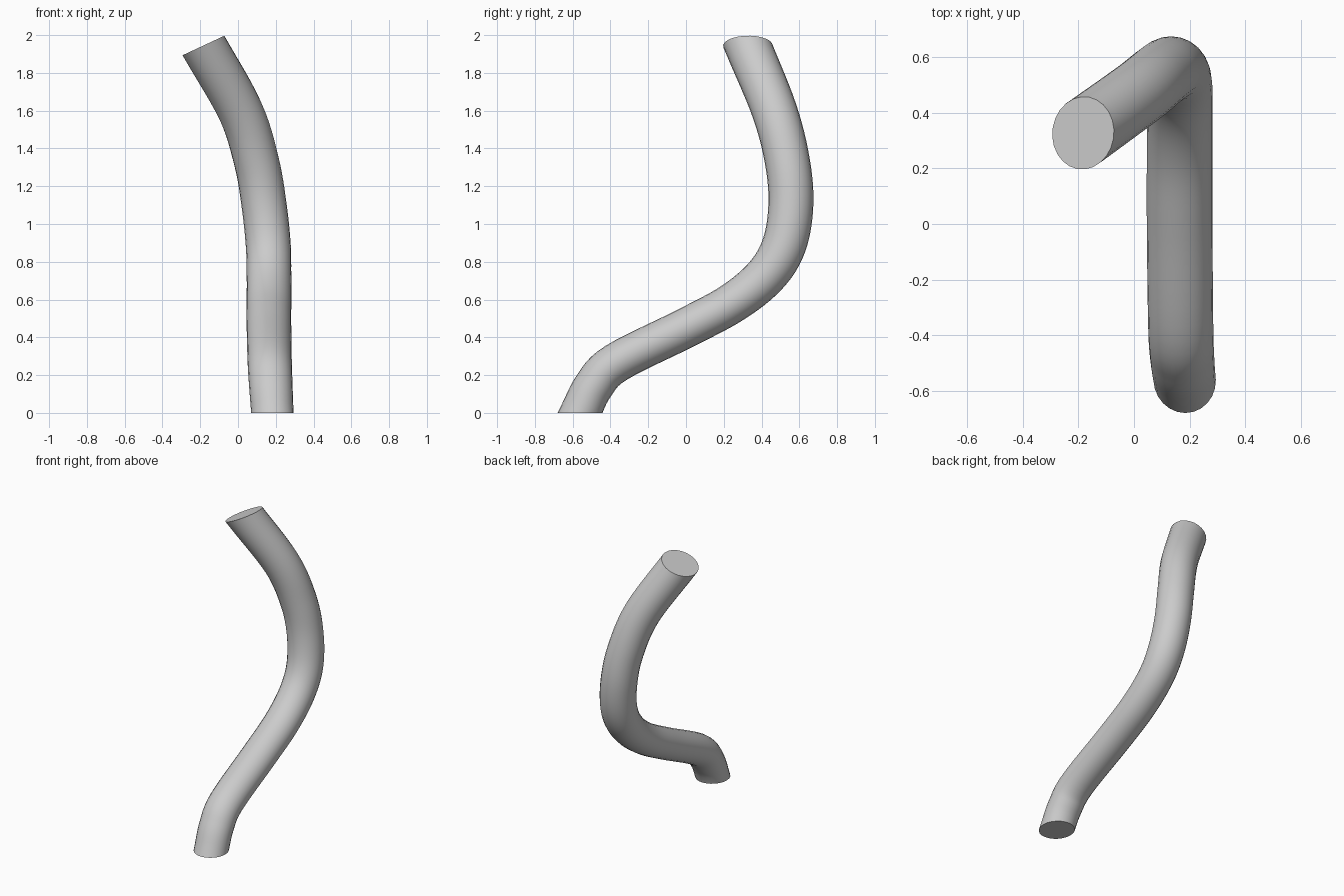
import bpy, bmesh, math
from mathutils import Vector

if "Cube" in bpy.data.objects:
    bpy.data.objects.remove(bpy.data.objects["Cube"])

# centre path: x, y, z, radius sideways, radius in the bend plane
PATH = [
    (0.182, -0.560, 0.00, 0.112, 0.108),
    (0.174, -0.490, 0.14, 0.115, 0.106),
    (0.168, -0.370, 0.265, 0.117, 0.106),
    (0.164, 0.000, 0.45, 0.118, 0.106),
    (0.164, 0.250, 0.585, 0.118, 0.107),
    (0.164, 0.425, 0.73, 0.118, 0.112),
    (0.160, 0.520, 0.89, 0.119, 0.117),
    (0.138, 0.555, 1.10, 0.119, 0.119),
    (0.098, 0.537, 1.33, 0.119, 0.119),
    (0.012, 0.468, 1.60, 0.120, 0.120),
    (-0.183, 0.327, 1.945, 0.122, 0.123),
]
SIDES, STEPS = 24, 6


def spline(pts, steps):
    """Catmull-Rom samples through all points."""
    p = [Vector(q) for q in pts]
    p = [2 * p[0] - p[1]] + p + [2 * p[-1] - p[-2]]
    out = []
    for i in range(1, len(p) - 2):
        a, b, c, d = p[i - 1:i + 3]
        for k in range(steps):
            t = k / steps
            out.append(0.5 * (2 * b + (c - a) * t + (2 * a - 5 * b + 4 * c - d) * t * t
                              + (3 * b - a - 3 * c + d) * t ** 3))
    return out + [p[-2]]


samples = spline(PATH, STEPS)
centres = [Vector(s[:3]) for s in samples]
last = len(samples) - 1
bottom_cut = Vector((0, 0, 1))
top_cut = Vector((-0.42, 0, 0.9)).normalized()

# swept tube
bm = bmesh.new()
rings = []
for i, s in enumerate(samples):
    c = centres[i]
    t = (centres[min(i + 1, last)] - centres[max(i - 1, 0)]).normalized()
    u = Vector((1, 0, 0))
    u = (u - t * u.dot(t)).normalized()
    v = t.cross(u)
    ring = []
    for k in range(SIDES):
        a = 2 * math.pi * k / SIDES
        co = c + u * math.cos(a) * s[3] + v * math.sin(a) * s[4]
        # keep every ring between the two slanted end cuts
        for n, o, sign in ((bottom_cut, centres[0], 1), (top_cut, centres[-1], -1)):
            dist = (co - o).dot(n)
            if i in (0, last) and (i == 0) == (sign == 1) or dist * sign < 0:
                co = co - t * (dist / t.dot(n))
        ring.append(bm.verts.new(co))
    rings.append(ring)
for r0, r1 in zip(rings, rings[1:]):
    for k in range(SIDES):
        j = (k + 1) % SIDES
        bm.faces.new((r0[k], r0[j], r1[j], r1[k]))

# flat end caps
bm.faces.new(rings[0][::-1])
bm.faces.new(rings[-1])
bmesh.ops.remove_doubles(bm, verts=bm.verts, dist=0.0005)
bmesh.ops.recalc_face_normals(bm, faces=bm.faces)

mesh = bpy.data.meshes.new("bent_tube")
bm.to_mesh(mesh)
bm.free()
tube = bpy.data.objects.new("bent_tube", mesh)
bpy.context.collection.objects.link(tube)
bpy.context.view_layer.objects.active = tube
tube.select_set(True)
bpy.ops.object.shade_smooth_by_angle(angle=math.radians(40))
